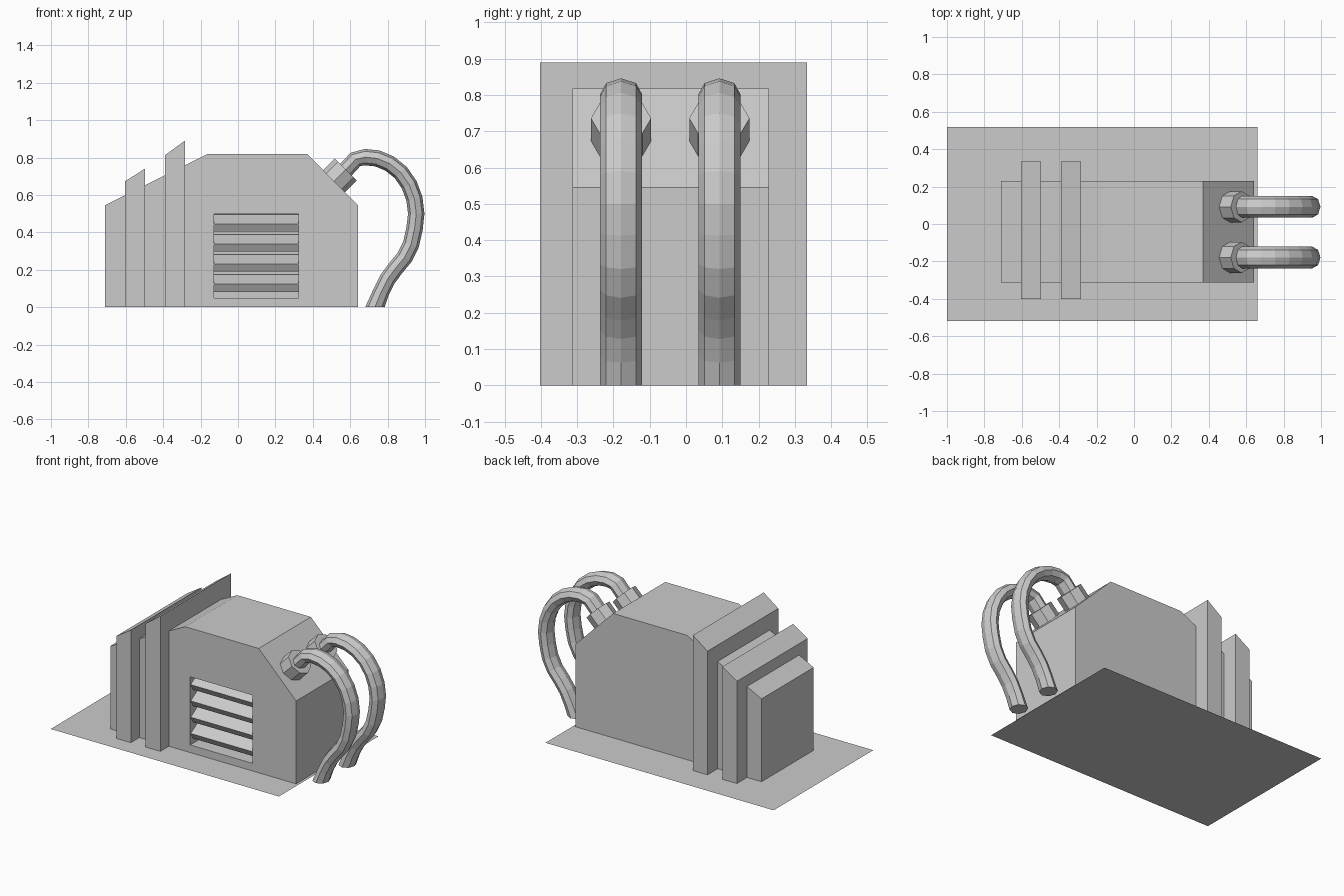
import bpy, bmesh, math
from mathutils import Vector, Matrix

if "Cube" in bpy.data.objects:
    bpy.data.objects.remove(bpy.data.objects["Cube"])


def add_object(name, bm):
    bmesh.ops.recalc_face_normals(bm, faces=bm.faces)
    mesh = bpy.data.meshes.new(name)
    bm.to_mesh(mesh)
    bm.free()
    obj = bpy.data.objects.new(name, mesh)
    bpy.context.collection.objects.link(obj)
    return obj


def extrude_profile(name, points, y0, y1):
    """Prism from an xz profile, running from y0 to y1."""
    bm = bmesh.new()
    face = bm.faces.new([bm.verts.new((x, y0, z)) for x, z in points])
    moved = bmesh.ops.extrude_face_region(bm, geom=[face])["geom"]
    verts = [g for g in moved if isinstance(g, bmesh.types.BMVert)]
    bmesh.ops.translate(bm, verts=verts, vec=(0, y1 - y0, 0))
    # the starting face stays as the near cap
    if not face.is_valid:
        bmesh.ops.holes_fill(bm, edges=bm.edges)
    return add_object(name, bm)


def box(name, center, size, tilt=0.0):
    bm = bmesh.new()
    matrix = (Matrix.Translation(center) @ Matrix.Rotation(tilt, 4, 'X')
              @ Matrix.Diagonal((*size, 1)))
    bmesh.ops.create_cube(bm, size=1, matrix=matrix)
    return add_object(name, bm)


def hose(name, path, y, r_in_plane, r_side, sides=8):
    """Sweep an oval section along an xz path, ending flat on the ground."""
    bm = bmesh.new()
    pts = [Vector((x, y, z)) for x, z in path]
    rings = []
    for i, p in enumerate(pts):
        t = (pts[min(i + 1, len(pts) - 1)] - pts[max(i - 1, 0)]).normalized()
        n = Vector((-t.z, 0, t.x)) * r_in_plane
        if i == len(pts) - 1:
            n = Vector((0.052, 0, 0))
        angles = [2 * math.pi * k / sides for k in range(sides)]
        rings.append([bm.verts.new(p + n * math.cos(a) + Vector((0, r_side * math.sin(a), 0)))
                      for a in angles])
    for a, b in zip(rings, rings[1:]):
        for k in range(sides):
            j = (k + 1) % sides
            bm.faces.new((a[k], a[j], b[j], b[k]))
    bm.faces.new(rings[0])
    bm.faces.new(rings[-1])
    return add_object(name, bm)


# ground plate
bm = bmesh.new()
bmesh.ops.create_grid(bm, x_segments=1, y_segments=1, size=0.5,
                      matrix=Matrix.Translation((-0.17, 0, 0)) @ Matrix.Diagonal((1.66, 1.035, 1, 1)))
add_object("ground_plate", bm)

# main housing with sloped shoulders
Y0, Y1 = -0.313, 0.229
housing = extrude_profile("housing", [(-0.71, 0), (0.642, 0), (0.642, 0.545), (0.37, 0.818),
                                      (-0.165, 0.818), (-0.71, 0.545)], Y0, Y1)

# vent recess in the front wall
cutter = box("vent_cutter", (0.098, Y0, 0.274), (0.453, 0.24, 0.448))
cutter.hide_render = True
cutter.hide_set(True)
cut = housing.modifiers.new("vent", 'BOOLEAN')
cut.operation = 'DIFFERENCE'
cut.solver = 'EXACT'
cut.object = cutter

# louvre slats, tilted down to the front
for i in range(4):
    box(f"vent_slat_{i + 1}", (0.098, Y0 + 0.06, 0.128 + 0.107 * i),
        (0.453, 0.1, 0.048), math.radians(30))

# raised ribs around the rear half
for i, (x0, x1, z0, z1) in enumerate([(-0.604, -0.498, 0.673, 0.74), (-0.39, -0.284, 0.813, 0.89)]):
    extrude_profile(f"rib_{i + 1}", [(x0, 0), (x1, 0), (x1, z1), (x0, z0)], -0.402, 0.334)

# hoses and their octagonal collars on the sloped face
path = [(0.54, 0.695), (0.628, 0.79), (0.68, 0.802), (0.745, 0.795), (0.81, 0.768),
        (0.87, 0.72), (0.915, 0.655), (0.943, 0.58), (0.953, 0.50), (0.944, 0.42),
        (0.925, 0.335), (0.89, 0.265), (0.84, 0.205), (0.80, 0.15), (0.765, 0.08), (0.732, 0)]
for side, y in (("front", -0.179), ("back", 0.092)):
    hose(f"{side}_hose", path, y, 0.044, 0.058)
    bm = bmesh.new()
    bmesh.ops.create_cone(bm, cap_ends=True, segments=8, radius1=0.083, radius2=0.083, depth=0.13,
                          matrix=Matrix.Translation((0.53, y, 0.69)) @ Matrix.Rotation(math.pi / 4, 4, 'Y'))
    add_object(f"{side}_hose_collar", bm)
